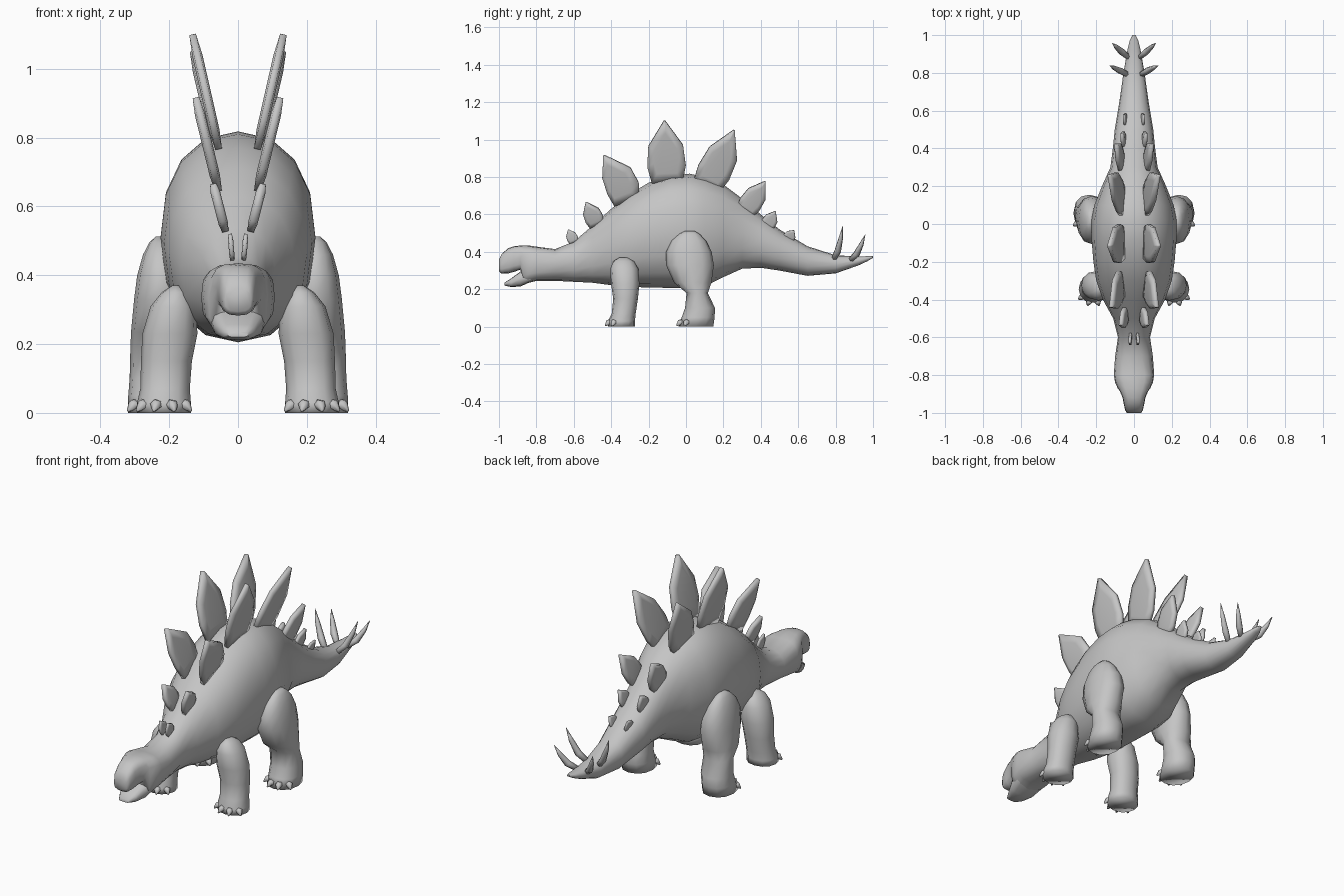
import bpy, bmesh, math
from mathutils import Vector

cube = bpy.data.objects.get("Cube")
if cube:
    bpy.data.objects.remove(cube, do_unlink=True)

grey = bpy.data.materials.new("plain_grey")
grey.use_nodes = True
COLOUR = (0.56, 0.56, 0.56, 1)
grey.diffuse_color = COLOUR
grey.node_tree.nodes["Principled BSDF"].inputs["Base Color"].default_value = COLOUR


def build(name, rings, angle=180):
    """Skin a list of closed rings, cap both ends and shade smooth."""
    bm = bmesh.new()
    loops = [[bm.verts.new(p) for p in ring] for ring in rings]
    n = len(loops[0])
    for a, b in zip(loops, loops[1:]):
        for i in range(n):
            bm.faces.new((a[i], a[(i + 1) % n], b[(i + 1) % n], b[i]))
    bm.faces.new(loops[0])
    bm.faces.new(loops[-1])
    bmesh.ops.recalc_face_normals(bm, faces=bm.faces)
    mesh = bpy.data.meshes.new(name)
    bm.to_mesh(mesh)
    bm.free()
    mesh.materials.append(grey)
    obj = bpy.data.objects.new(name, mesh)
    bpy.context.collection.objects.link(obj)
    bpy.ops.object.select_all(action="DESELECT")
    obj.select_set(True)
    bpy.context.view_layer.objects.active = obj
    bpy.ops.object.shade_smooth_by_angle(angle=math.radians(angle))


def unit_ring(n, power=0.9):
    for i in range(n):
        a = math.tau * i / n
        c, s = math.cos(a), math.sin(a)
        yield (math.copysign(abs(c) ** power, c), math.copysign(abs(s) ** power, s))


def long_loft(name, sections, n=16):
    """Sections along the length: y, bottom, top, half width; the head is boxier."""
    build(name, [[(w * c, y, (lo + hi) / 2 + (hi - lo) / 2 * s)
                  for c, s in unit_ring(n, .65 if y < -.75 else .9)]
                 for y, lo, hi, w in sections], 60)


def spindle(name, path, radii, n=6):
    """Round tapering shape that follows a path."""
    axis = (path[-1] - path[0]).normalized()
    u = axis.orthogonal().normalized()
    v = axis.cross(u)
    build(name, [[p + (u * c + v * s) * r for c, s in unit_ring(n, 1)]
                 for p, r in zip(path, radii)])


# Body with head, neck and tail
long_loft("body", [
    (-1.0, .295, .36, .038), (-.985, .283, .39, .047), (-.95, .285, .42, .055),
    (-.92, .293, .43, .06), (-.885, .305, .434, .075), (-.87, .226, .435, .086),
    (-.84, .235, .434, .1), (-.8, .245, .428, .107), (-.7, .245, .415, .10),
    (-.6, .24, .455, .085), (-.5, .235, .54, .11), (-.4, .222, .63, .165),
    (-.3, .212, .71, .20), (-.2, .21, .77, .215), (-.08, .207, .81, .225),
    (.02, .205, .818, .225), (.1, .215, .80, .21), (.2, .265, .76, .17),
    (.3, .31, .685, .125), (.4, .315, .60, .112), (.5, .30, .52, .102),
    (.65, .272, .43, .077), (.8, .285, .382, .056), (.92, .327, .375, .035),
    (.97, .35, .377, .023), (1.0, .368, .378, .008)])

# Open lower jaw
long_loft("lower_jaw", [
    (-.97, .22, .236, .03), (-.935, .212, .258, .05),
    (-.885, .215, .295, .073), (-.83, .24, .31, .085)], 12)

# Legs: z, x, y, x radius, y radius
FRONT_LEG = [(0, .215, -.345, .078, .072), (.03, .215, -.345, .078, .072),
             (.07, .212, -.333, .072, .064), (.15, .208, -.323, .074, .066),
             (.23, .198, -.325, .08, .076), (.31, .188, -.33, .066, .075),
             (.35, .182, -.333, .04, .055), (.37, .18, -.335, .012, .022)]
HIND_LEG = [(0, .24, .053, .08, .093), (.05, .24, .065, .079, .088),
            (.1, .238, .075, .077, .08), (.18, .235, .06, .078, .057),
            (.235, .23, .036, .081, .1), (.33, .222, .021, .08, .128),
            (.4, .22, .015, .073, .122), (.46, .224, .015, .052, .092),
            (.495, .228, .018, .03, .055), (.512, .23, .02, .01, .025)]

# Plates: base, tip, width towards the front, width towards the back
PLATES = [
    ((.017, -.60, .45), (.023, -.63, .52), .028, .032),
    ((.04, -.48, .54), (.072, -.535, .665), .045, .055),
    ((.06, -.34, .66), (.122, -.44, .915), .057, .122),
    ((.057, -.10, .77), (.132, -.115, 1.10), .103, .103),
    ((.058, .10, .745), (.13, .257, 1.05), .085, .098),
    ((.062, .31, .61), (.095, .424, .777), .06, .062),
    ((.05, .42, .53), (.065, .478, .617), .035, .045),
    ((.042, .535, .465), (.054, .578, .515), .028, .035)]
LEAF = [(0, .8), (.27, 1), (.6, .9), (1, .04)]


def plate(name, base, tip, front, back, side):
    """Leaf-shaped slab, level from front to back and leaning outward."""
    b = Vector((base[0] * side, *base[1:]))
    axis = Vector((tip[0] * side, *tip[1:])) - b
    normal = Vector((0, 1, 0)).cross(axis).normalized()
    across = axis.cross(normal).normalized()
    mid = b + axis * .45
    outline = [b + axis * t + across * back * w for t, w in LEAF]
    outline += [b + axis * t - across * front * w for t, w in reversed(LEAF)]
    thick = min(.015, axis.length * .1)
    rings = []
    for scale, offset in ((.65, thick), (1, thick * .65), (1, -thick * .65), (.65, -thick)):
        rings.append([mid + (p - mid) * scale + normal * offset for p in outline])
    build(name, rings)


# Tail spikes: base and tip
SPIKES = [((.025, .785, .35), (.128, .838, .537)),
          ((.02, .875, .35), (.115, .958, .492))]

for side, label in ((1, "left"), (-1, "right")):
    for name, leg in (("front", FRONT_LEG), ("hind", HIND_LEG)):
        build(f"{label}_{name}_leg", [[(side * x + rx * c, y + ry * s, z)
              for c, s in unit_ring(12)] for z, x, y, rx, ry in leg])
        # Claws fan out around the front of the foot
        z, x, y, rx, ry = leg[0]
        for k in range(4):
            a = math.radians(-145 + 110 * k / 3)
            d = Vector((math.cos(a), math.sin(a), 0))
            root = Vector((side * x + d.x * rx * .8, y + d.y * ry * .8, .022))
            spindle(f"{label}_{name}_claw_{k + 1}",
                    [root, root + d * .018, root + d * .034 - Vector((0, 0, .016))],
                    (.02, .016, .004))
    for k, data in enumerate(PLATES):
        plate(f"{label}_back_plate_{k + 1}", *data, side)
    for k, (base, tip) in enumerate(SPIKES):
        b, t = (Vector((p[0] * side, p[1], p[2])) for p in (base, tip))
        sag = Vector((side * .012, .008, -.012))
        spindle(f"{label}_tail_spike_{k + 1}",
                [b, b.lerp(t, .35) + sag, b.lerp(t, .7) + sag * .7, t],
                (.014, .018, .012, .001))
